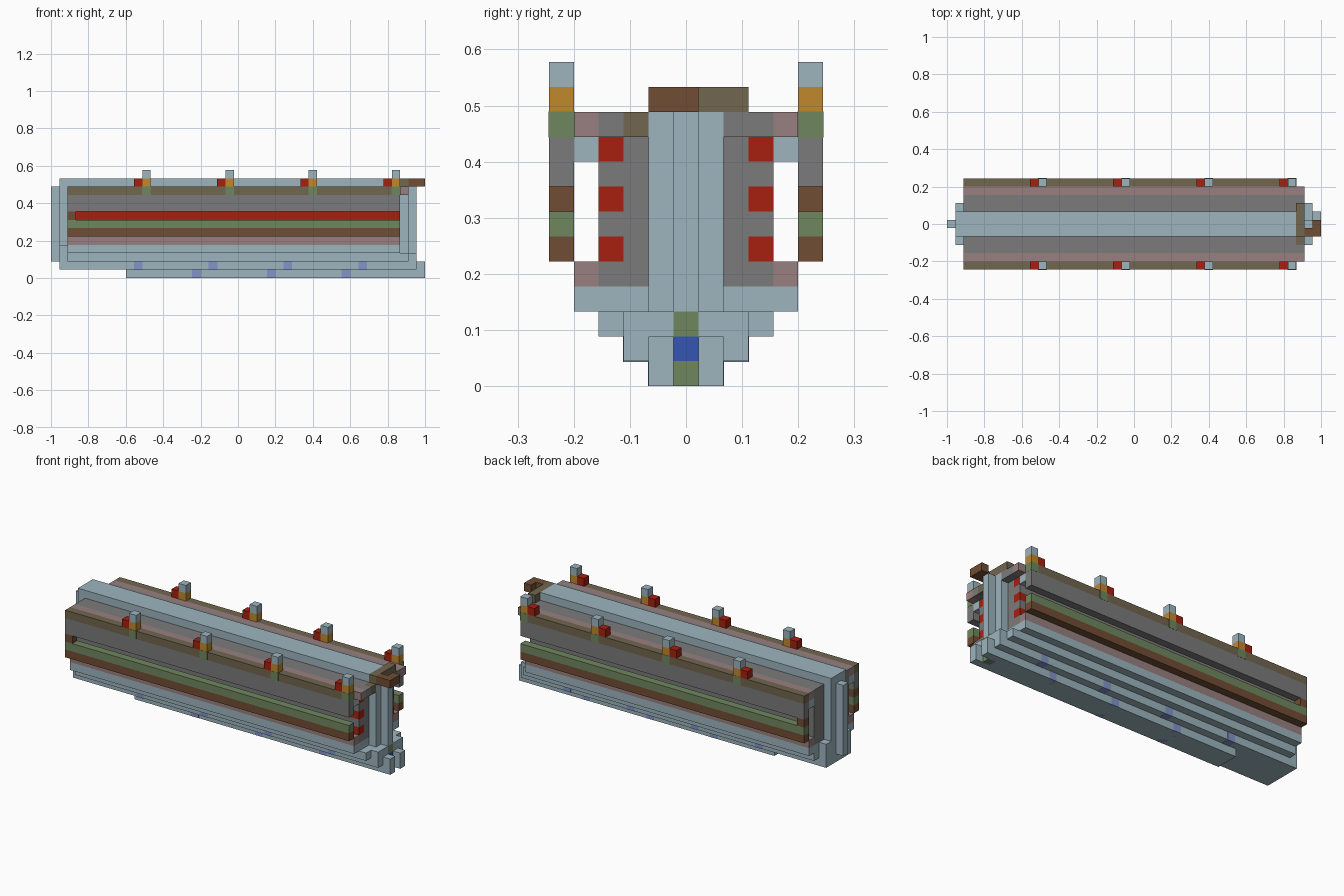
import bpy
import bmesh

old = bpy.data.objects.get("Cube")
if old:
    bpy.data.objects.remove(old, do_unlink=True)

U = 2 / 45  # one block


def linear(c):
    c /= 255
    return c / 12.92 if c <= 0.04045 else ((c + 0.055) / 1.055) ** 2.4


def material(name, code):
    rgb = [linear(b) for b in bytes.fromhex(code)] + [1]
    m = bpy.data.materials.new(name)
    m.use_nodes = True
    m.diffuse_color = rgb
    m.node_tree.nodes["Principled BSDF"].inputs["Base Color"].default_value = rgb
    return m


PALE = material("pale blue", "9DB5BF")
GREY = material("grey", "7B7B7B")
PINK = material("dusty pink", "988080")
GREEN = material("moss green", "6F875F")
BROWN = material("brown", "714D34")
OLIVE = material("olive", "71664F")
ORANGE = material("orange", "C0892D")
RED = material("red", "A62010")
BLUE = material("blue", "3655B1")
VIOLET = material("violet", "8294C8")


def part(name, mat, boxes, mirror=False, grow=0.0):
    """Join boxes given as inclusive block ranges (x, y, z) into one object."""
    bm = bmesh.new()
    for ranges in boxes:
        sides = [ranges]
        if mirror:
            x, y, z = ranges
            sides.append((x, (-y[1], -y[0]), z))
        for x, y, z in sides:
            lo = (x[0] * U - 1, (y[0] - 0.5) * U, z[0] * U)
            hi = ((x[1] + 1) * U - 1, (y[1] + 0.5) * U, (z[1] + 1) * U)
            for v in bmesh.ops.create_cube(bm, size=1)["verts"]:
                for i in range(3):
                    v.co[i] = (hi[i] + grow if v.co[i] > 0 else lo[i] - grow)
                    if i == 2:
                        v.co[i] = max(v.co[i], 0)
    mesh = bpy.data.meshes.new(name)
    bm.to_mesh(mesh)
    bm.free()
    mesh.materials.append(mat)
    ob = bpy.data.objects.new(name, mesh)
    bpy.context.collection.objects.link(ob)


# Stepped lower hull
part("keel", PALE, [((9, 42), (-1, 1), (0, 0))])
part("lower_hull", PALE, [((2, 42), (-2, 2), (1, 1)),
                          ((2, 42), (-3, 3), (2, 2)),
                          ((2, 41), (-4, 4), (3, 3))])
part("hull_ledge", PINK, [((2, 41), (4, 4), (4, 4))], mirror=True)

# Upper hull
part("hull_core", GREY, [((2, 41), (-2, 2), (4, 10))])
part("hull_bands", GREY, [((2, 41), (3, 3), (z, z)) for z in (4, 6, 8, 10)], mirror=True)
part("red_bands", RED, [((3, 41), (3, 3), (z, z)) for z in (5, 7, 9)], mirror=True)
part("rear_band_ends", GREY, [((2, 2), (3, 3), (z, z)) for z in (5, 7, 9)], mirror=True)
part("shoulder_support", PALE, [((2, 41), (4, 4), (9, 9))], mirror=True)
part("shoulder", PINK, [((2, 42), (4, 4), (10, 10))], mirror=True)
part("shoulder_ends", GREY, [((42, 42), (3, 3), (10, 10)), ((42, 42), (2, 2), (10, 10))][:1],
     mirror=True)
part("roof_spine", PALE, [((2, 41), (-1, 1), (11, 11))])

# Side panels
part("panel_upper", GREY, [((2, 41), (5, 5), (8, 9))], mirror=True)
part("panel_rail", OLIVE, [((2, 41), (5, 5), (10, 10))], mirror=True)
part("panel_green", GREEN, [((2, 41), (5, 5), (6, 6))], mirror=True)
part("panel_lower", BROWN, [((2, 41), (5, 5), (5, 5)),
                            ((2, 2), (5, 5), (7, 7))], mirror=True)

# Posts along the rails
posts = range(11, 42, 10)
part("post_foot", GREEN, [((x, x), (5, 5), (10, 10)) for x in posts], mirror=True, grow=0.001)
part("post_middle", ORANGE, [((x, x), (5, 5), (11, 11)) for x in posts], mirror=True)
part("post_cap", PALE, [((x, x), (5, 5), (12, 12)) for x in posts], mirror=True)
part("post_block", RED, [((x - 1, x - 1), (5, 5), (11, 11)) for x in posts], mirror=True)

# Rear end columns
part("stern", PALE, [((1, 1), (-2, 2), (1, 3)),
                     ((1, 1), (-1, 1), (4, 11)),
                     ((0, 0), (0, 0), (2, 10))])

# Front end columns and forked foot
part("bow", PALE, [((42, 42), (-1, 1), (3, 10)),
                   ((43, 43), (0, 0), (3, 10))])
part("bow_foot", PALE, [((43, 43), (1, 2), (1, 2)),
                        ((43, 44), (1, 1), (0, 0)),
                        ((44, 44), (1, 1), (1, 1))], mirror=True)
part("fork_green", GREEN, [((43, 43), (0, 0), (0, 0)), ((43, 43), (0, 0), (2, 2))])
part("fork_lamp", BLUE, [((43, 43), (0, 0), (1, 1))])
part("bow_bracket", OLIVE, [((42, 42), (-1, 2), (11, 11)),
                            ((42, 42), (-2, -2), (10, 10))])
part("bow_bracket_end", GREY, [((42, 42), (2, 2), (10, 10))])
part("bow_hook", BROWN, [((43, 43), (-1, -1), (11, 11)),
                         ((44, 44), (-1, 0), (11, 11))])

# Underside lamps
part("keel_lamps", VIOLET, [((x, x), (1, 1), (0, 0)) for x in (17, 26, 35)],
     mirror=True, grow=0.001)
part("hull_lamps", VIOLET, [((x, x), (2, 2), (1, 1)) for x in (10, 19, 28, 37)],
     mirror=True, grow=0.001)
